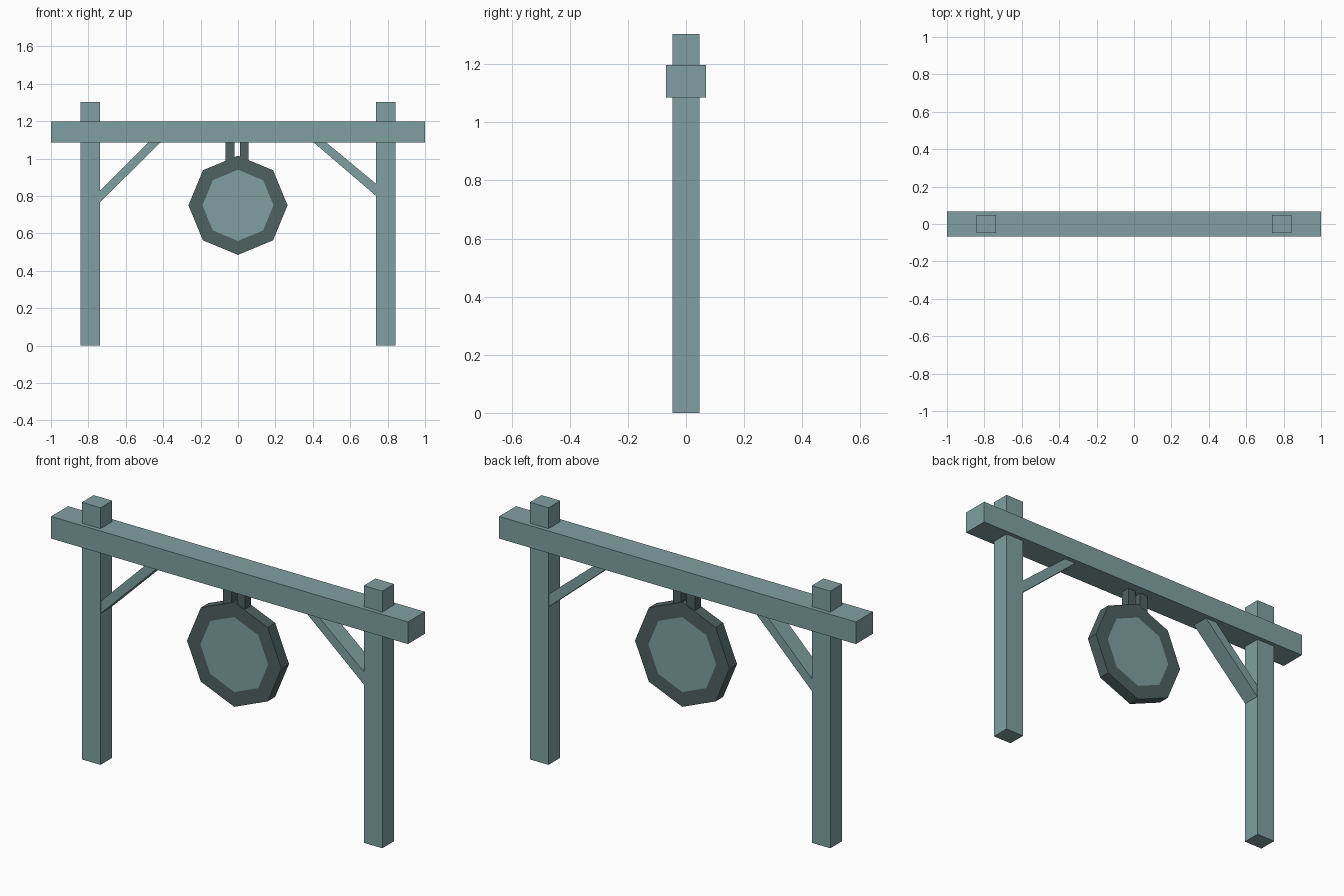
import bpy, bmesh, math
from mathutils import Matrix

if "Cube" in bpy.data.objects:
    bpy.data.objects.remove(bpy.data.objects["Cube"])


def material(name, rgb):
    m = bpy.data.materials.new(name)
    m.diffuse_color = (*rgb, 1)
    m.use_nodes = True
    m.node_tree.nodes["Principled BSDF"].inputs["Base Color"].default_value = m.diffuse_color
    return m


WOOD = material("pale teal", (0.216, 0.352, 0.357))
DARK = material("dark teal", (0.074, 0.122, 0.115))


def finish(name, bm, mat):
    bmesh.ops.recalc_face_normals(bm, faces=bm.faces)
    me = bpy.data.meshes.new(name)
    bm.to_mesh(me)
    bm.free()
    me.materials.append(mat)
    ob = bpy.data.objects.new(name, me)
    bpy.context.collection.objects.link(ob)
    return ob


def slab(name, profile, half_y, mat):
    """Extrude an (x, z) outline symmetrically along y."""
    bm = bmesh.new()
    face = bm.faces.new([bm.verts.new((x, -half_y, z)) for x, z in profile])
    ext = bmesh.ops.extrude_face_region(bm, geom=[face])["geom"]
    bmesh.ops.translate(bm, vec=(0, 2 * half_y, 0),
                        verts=[v for v in ext if isinstance(v, bmesh.types.BMVert)])
    return finish(name, bm, mat)


def box(name, x0, x1, z0, z1, half_y, mat):
    return slab(name, [(x0, z0), (x1, z0), (x1, z1), (x0, z1)], half_y, mat)


def octagon(r, cz):
    return [(r * math.cos(i * math.pi / 4), cz + r * math.sin(i * math.pi / 4))
            for i in range(8)]


# Posts and crossbeam
for side, x in (("left", -0.79), ("right", 0.79)):
    box(side + "_post", x - 0.052, x + 0.052, 0, 1.303, 0.047, WOOD)
box("crossbeam", -1, 1, 1.085, 1.197, 0.068, WOOD)

# Diagonal braces, slightly different on each side
slab("left_brace", [(-0.75, 0.755), (-0.41, 1.09), (-0.475, 1.09), (-0.75, 0.817)], 0.045, WOOD)
slab("right_brace", [(0.75, 0.79), (0.75, 0.855), (0.467, 1.09), (0.40, 1.09)], 0.045, WOOD)

# Hanging straps
box("left_strap", -0.066, -0.019, 0.97, 1.09, 0.024, DARK)
box("right_strap", 0.010, 0.056, 0.97, 1.09, 0.024, DARK)

# Gong rim with pale centre faces inset front and back
rim = slab("gong", octagon(0.265, 0.75), 0.03, DARK)
rim.data.materials.append(WOOD)
bm = bmesh.new()
bm.from_mesh(rim.data)
caps = [f for f in bm.faces if len(f.verts) == 8]
bmesh.ops.inset_individual(bm, faces=caps, thickness=0.081 * math.cos(math.pi / 8))
for f in caps:
    f.material_index = 1
bm.to_mesh(rim.data)
bm.free()
